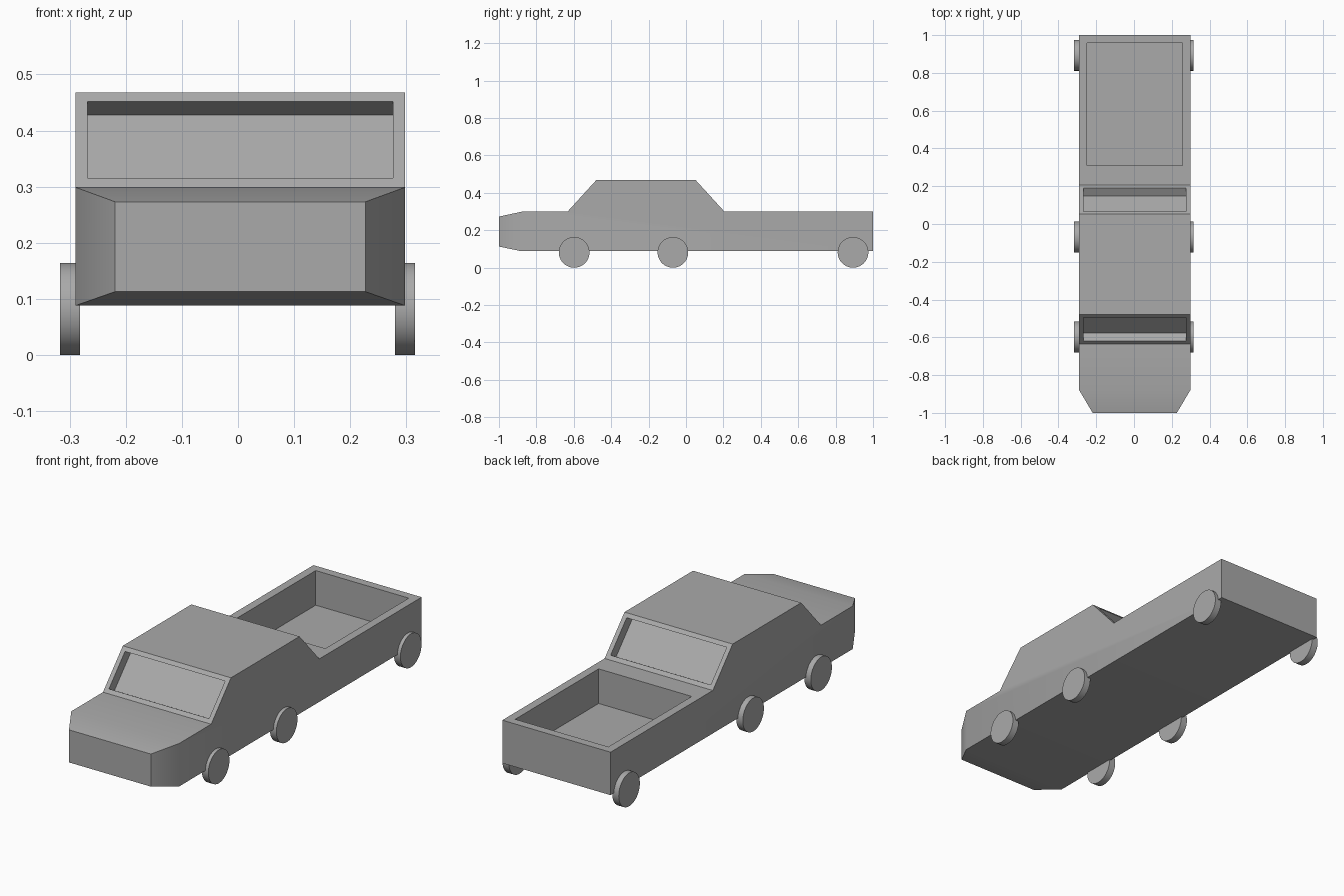
import bpy, bmesh, math
from mathutils import Vector

cube = bpy.data.objects.get("Cube")
if cube:
    bpy.data.objects.remove(cube, do_unlink=True)

grey = bpy.data.materials.new("plain grey")
grey.use_nodes = True
colour = (0.4, 0.4, 0.4, 1)
grey.diffuse_color = colour
grey.node_tree.nodes["Principled BSDF"].inputs["Base Color"].default_value = colour


def finish(bm, name, angle):
    bmesh.ops.recalc_face_normals(bm, faces=bm.faces[:])
    mesh = bpy.data.meshes.new(name)
    bm.to_mesh(mesh)
    bm.free()
    mesh.materials.append(grey)
    obj = bpy.data.objects.new(name, mesh)
    bpy.context.collection.objects.link(obj)
    bpy.ops.object.select_all(action='DESELECT')
    obj.select_set(True)
    bpy.context.view_layer.objects.active = obj
    bpy.ops.object.shade_smooth_by_angle(angle=math.radians(angle))
    return obj


def face_near(bm, point):
    return min(bm.faces, key=lambda f: (f.calc_center_median() - Vector(point)).length)


def recess(bm, point, margin, offset):
    """Frame a face, then push its middle into the body."""
    face = face_near(bm, point)
    bmesh.ops.inset_region(bm, faces=[face], thickness=margin, use_even_offset=True)
    inner = bmesh.ops.extrude_discrete_faces(bm, faces=[face])["faces"][0]
    bmesh.ops.translate(bm, verts=inner.verts[:], vec=offset)


# Body: side profile swept across the width
LEFT, RIGHT = 0.298, -0.29
MID = (LEFT + RIGHT) / 2
BASE, DECK, ROOF = 0.088, 0.299, 0.468
profile = [(-0.88, BASE), (-0.88, DECK), (-0.634, DECK), (-0.48, ROOF),
           (0.052, ROOF), (0.206, DECK), (0.27, DECK), (1, DECK), (1, BASE)]
bm = bmesh.new()
side = bm.faces.new([bm.verts.new((RIGHT, y, z)) for y, z in profile])
sweep = bmesh.ops.extrude_face_region(bm, geom=[side], use_keep_orig=True)["geom"]
bmesh.ops.translate(bm, verts=[g for g in sweep if isinstance(g, bmesh.types.BMVert)],
                    vec=(LEFT - RIGHT, 0, 0))
bmesh.ops.recalc_face_normals(bm, faces=bm.faces[:])

# Tapered nose
nose = face_near(bm, (MID, -0.88, (BASE + DECK) / 2))
nose = bmesh.ops.extrude_discrete_faces(bm, faces=[nose])["faces"][0]
for v in nose.verts:
    v.co.x = MID + (v.co.x - MID) * 0.758
    v.co.y = -1
    v.co.z = 0.113 if v.co.z < 0.2 else 0.273

# Windscreen, rear window and open load bed
recess(bm, (MID, -0.557, 0.384), 0.022, (0, 0.043, -0.024))
recess(bm, (MID, 0.129, 0.384), 0.022, (0, -0.043, -0.024))
recess(bm, (MID, 0.635, DECK), 0.041, (0, 0, -0.17))
finish(bm, "truck_body", 35)

# Wheels: three pairs of thin discs
for row, y in (("front", -0.598), ("middle", -0.07), ("rear", 0.893)):
    for hand, x in (("left", 0.2975), ("right", -0.2995)):
        bm = bmesh.new()
        bmesh.ops.create_cone(bm, cap_ends=True, segments=48, radius1=0.082,
                              radius2=0.082, depth=0.035)
        wheel = finish(bm, f"{row}_{hand}_wheel", 35)
        wheel.rotation_euler = (0, math.pi / 2, 0)
        wheel.location = (x, y, 0.082)
